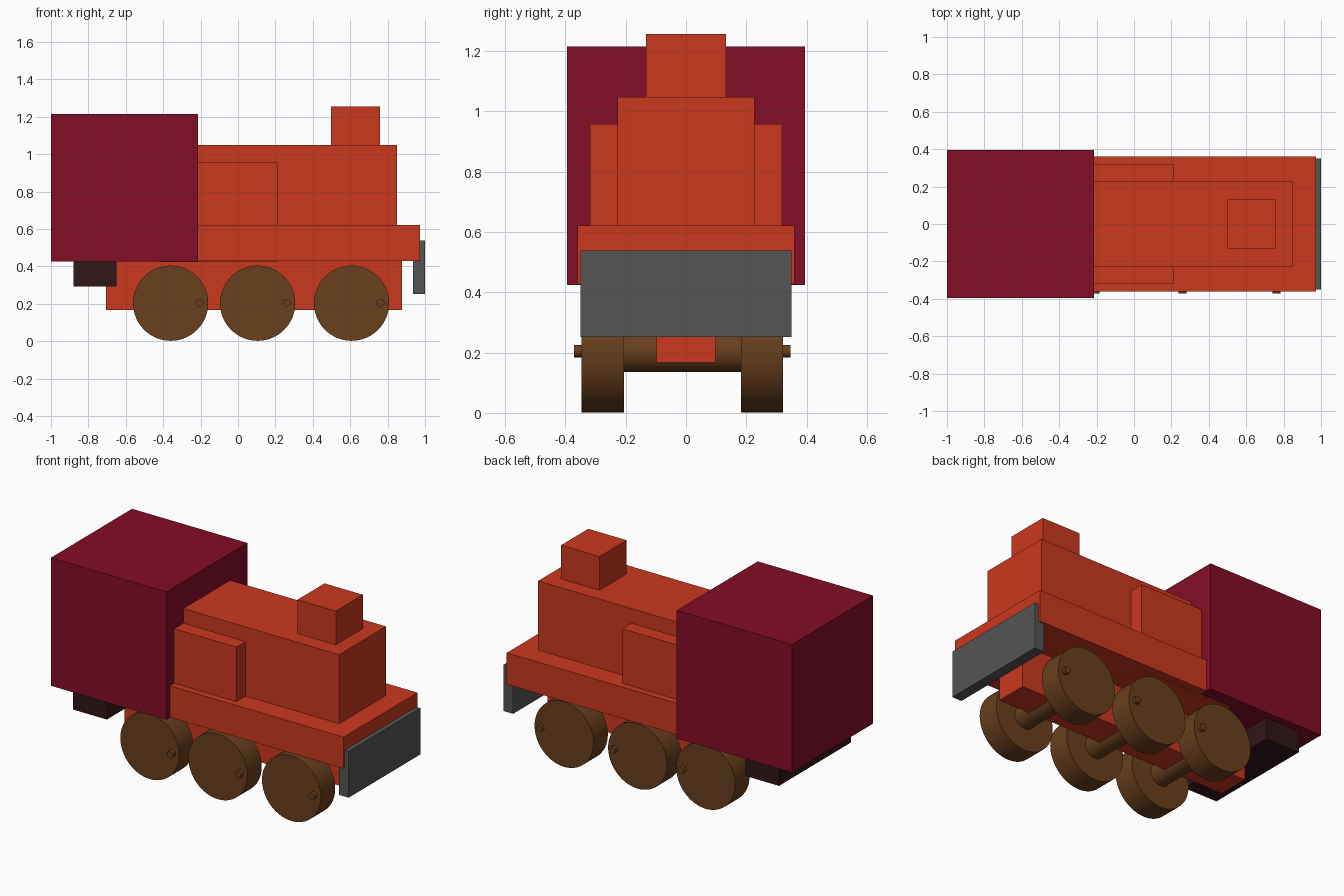
import bpy
import math

if "Cube" in bpy.data.objects:
    bpy.data.objects.remove(bpy.data.objects["Cube"])


def material(name, r, g, b):
    m = bpy.data.materials.new(name)
    m.diffuse_color = (r, g, b, 1)
    m.use_nodes = True
    m.node_tree.nodes["Principled BSDF"].inputs["Base Color"].default_value = m.diffuse_color
    return m


RED = material("red_paint", 0.60, 0.04, 0.013)
MAROON = material("maroon_paint", 0.23, 0.004, 0.02)
BROWN = material("brown_wood", 0.14, 0.05, 0.012)
DARK = material("dark_paint", 0.03, 0.008, 0.009)
GREY = material("dark_grey", 0.09, 0.09, 0.09)


def box(name, x, y, z, mat):
    """Box from (min, max) pairs along each axis."""
    bpy.ops.mesh.primitive_cube_add(size=1, location=[(a + b) / 2 for a, b in (x, y, z)])
    o = bpy.context.object
    o.name = name
    o.scale = [b - a for a, b in (x, y, z)]
    bpy.ops.object.transform_apply(location=False, rotation=False, scale=True)
    o.data.materials.append(mat)


def cylinder(name, x, z, y, radius, sides):
    """Cylinder lying along y between the (min, max) pair y."""
    bpy.ops.mesh.primitive_cylinder_add(
        vertices=sides, radius=radius, depth=y[1] - y[0],
        location=(x, (y[0] + y[1]) / 2, z), rotation=(math.pi / 2, 0, 0))
    o = bpy.context.object
    o.name = name
    o.data.materials.append(BROWN)


# Body
box("cab", (-1.0, -0.213), (-0.395, 0.395), (0.425, 1.215), MAROON)
box("footplate", (-0.25, 0.972), (-0.36, 0.36), (0.428, 0.622), RED)
box("boiler", (-0.25, 0.85), (-0.228, 0.228), (0.45, 1.048), RED)
box("side_tanks", (-0.42, 0.212), (-0.318, 0.318), (0.422, 0.958), RED)
box("chimney", (0.498, 0.76), (-0.132, 0.132), (1.0, 1.256), RED)

# Underframe and end pieces
box("underframe", (-0.707, 0.876), (-0.098, 0.098), (0.167, 0.44), RED)
box("front_buffer_plate", (0.935, 1.0), (-0.35, 0.35), (0.252, 0.538), GREY)
box("rear_step", (-0.88, -0.65), (-0.35, 0.35), (0.293, 0.44), DARK)

# Three wheel sets: axle, two wheels, two crank pins
for label, x in (("rear", -0.36), ("middle", 0.105), ("front", 0.607)):
    cylinder(f"{label}_axle", x, 0.203, (-0.25, 0.22), 0.068, 32)
    for side, inner, outer, tip in (("right", -0.206, -0.346, -0.371),
                                    ("left", 0.182, 0.322, 0.346)):
        cylinder(f"{label}_{side}_wheel", x, 0.203, sorted((inner, outer)), 0.201, 64)
        cylinder(f"{label}_{side}_crank_pin", x + 0.155, 0.205,
                 sorted((inner, tip)), 0.021, 16)
